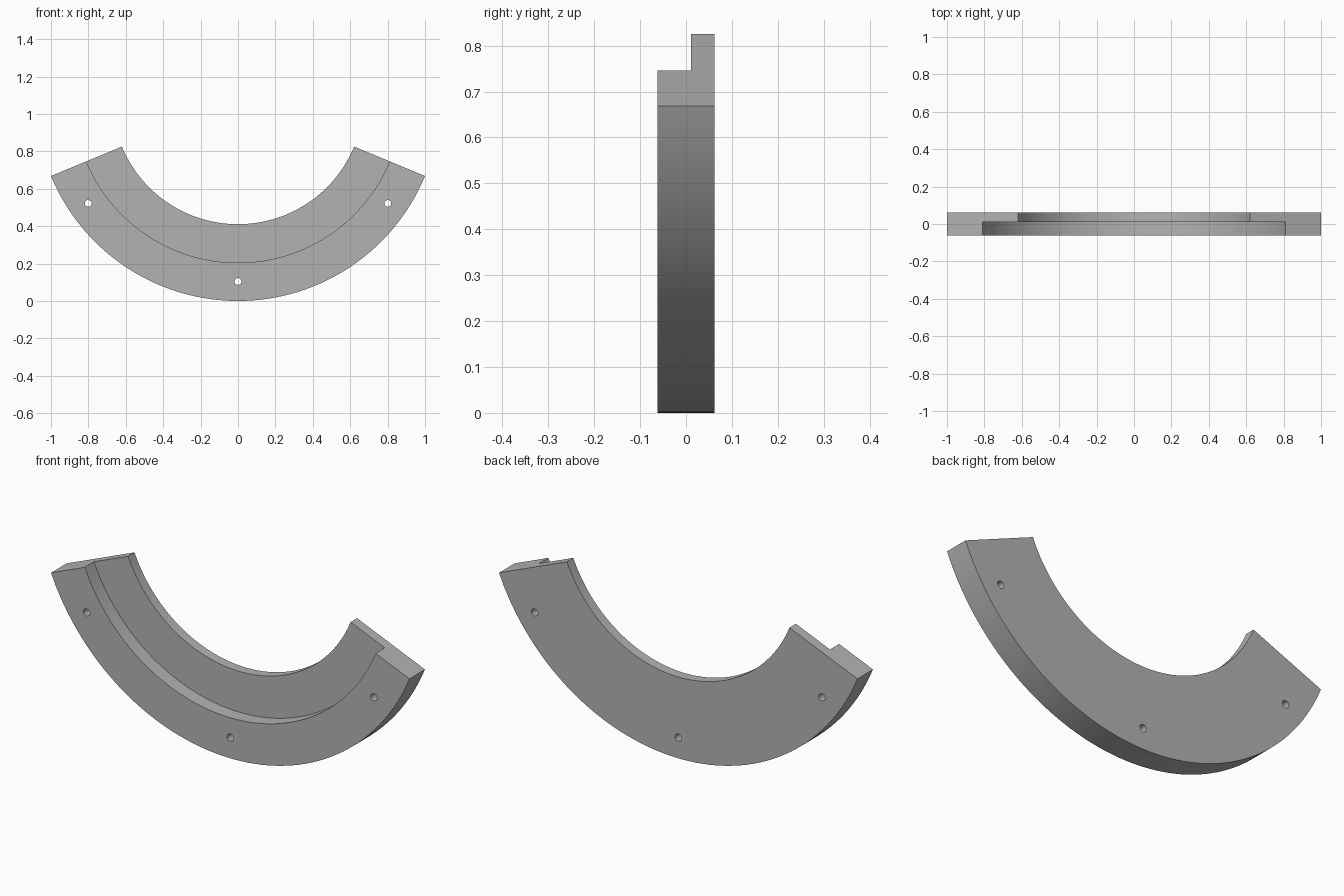
import bpy, bmesh
from math import radians, cos, sin, pi
from mathutils import Matrix, Vector

cube = bpy.data.objects.get("Cube")
if cube:
    bpy.data.objects.remove(cube, do_unlink=True)

OUTER, STEP, INNER = 1.0824, 0.878, 0.672   # radii about the arc centre
FRONT, LEDGE, BACK = -0.062, 0.011, 0.062   # depths
HOLE_RING, HOLE_RADIUS = 0.978, 0.018
CENTRE = Vector((0, 0, OUTER))

grey = bpy.data.materials.new("plain grey")
grey.use_nodes = True
colour = (0.45, 0.45, 0.45, 1)
grey.diffuse_color = colour
grey.node_tree.nodes["Principled BSDF"].inputs["Base Color"].default_value = colour


def on_arc(radius, degrees, y=0):
    """Point on the arc, measured from straight down."""
    a = radians(degrees)
    return CENTRE + Vector((radius * sin(a), y, -radius * cos(a)))


def make_object(name, bm):
    bmesh.ops.recalc_face_normals(bm, faces=bm.faces)
    mesh = bpy.data.meshes.new(name)
    bm.to_mesh(mesh)
    bm.free()
    obj = bpy.data.objects.new(name, mesh)
    bpy.context.collection.objects.link(obj)
    return obj


# Stepped segment: an L-shaped section swept along the arc
section = [(OUTER, FRONT), (OUTER, BACK), (INNER, BACK),
           (INNER, LEDGE), (STEP, LEDGE), (STEP, FRONT)]
SWEEP, STEPS = 67.5, 72
bm = bmesh.new()
rings = []
for i in range(STEPS + 1):
    angle = -SWEEP + 2 * SWEEP * i / STEPS
    rings.append([bm.verts.new(on_arc(r, angle, y)) for r, y in section])
n = len(section)
for a, b in zip(rings, rings[1:]):
    for k in range(n):
        bm.faces.new((a[k], a[(k + 1) % n], b[(k + 1) % n], b[k]))
bm.faces.new(rings[0])
bm.faces.new(rings[-1])
segment = make_object("stepped_arc_segment", bm)
segment.data.materials.append(grey)

# Screw holes through the thick outer band
bm = bmesh.new()
for degrees in (-55, 0, 55):
    place = Matrix.Translation(on_arc(HOLE_RING, degrees)) @ Matrix.Rotation(pi / 2, 4, 'X')
    bmesh.ops.create_cone(bm, cap_ends=True, segments=24, radius1=HOLE_RADIUS,
                          radius2=HOLE_RADIUS, depth=0.3, matrix=place)
cutter = make_object("hole_cutter", bm)
cutter.data.materials.append(grey)
cutter.hide_render = True

bpy.ops.object.select_all(action='DESELECT')
segment.select_set(True)
bpy.context.view_layer.objects.active = segment
cut = segment.modifiers.new("screw holes", 'BOOLEAN')
cut.operation = 'DIFFERENCE'
cut.solver = 'EXACT'
cut.object = cutter
bpy.ops.object.modifier_apply(modifier=cut.name)
bpy.data.objects.remove(cutter, do_unlink=True)

# Smooth curved walls, crisp edges
bpy.ops.object.shade_smooth_by_angle(angle=radians(30))
